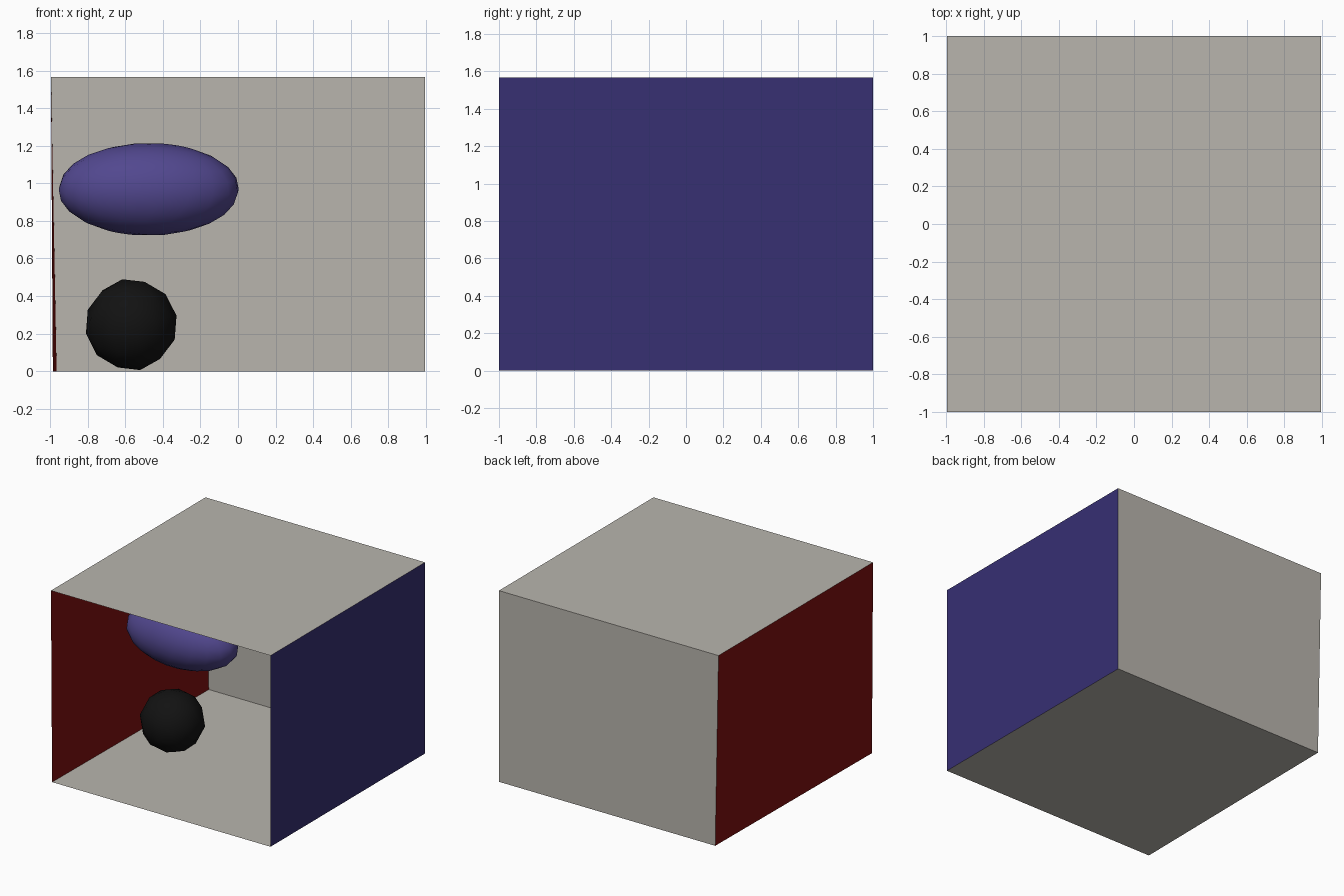
import bpy
from mathutils import Color, Matrix, Euler

if "Cube" in bpy.data.objects:
    bpy.data.objects.remove(bpy.data.objects["Cube"])

H = 1.566   # room height
R = 0.995   # right wall and upper left edge


def material(name, rgb):
    # colours are given as seen on screen, converted to linear
    m = bpy.data.materials.new(name)
    m.diffuse_color = (*Color(rgb).from_srgb_to_scene_linear(), 1)
    m.use_nodes = True
    m.node_tree.nodes["Principled BSDF"].inputs["Base Color"].default_value = m.diffuse_color
    return m


stone = material("warm_grey", (0.725, 0.71, 0.68))
red = material("red", (0.5, 0.065, 0.06))
blue = material("blue", (0.215, 0.185, 0.45))
violet = material("violet", (0.32, 0.28, 0.56))
black = material("black", (0.07, 0.07, 0.07))


def panel(name, corners, mat):
    mesh = bpy.data.meshes.new(name)
    mesh.from_pydata(corners, [], [(0, 1, 2, 3)])
    mesh.materials.append(mat)
    bpy.context.collection.objects.link(bpy.data.objects.new(name, mesh))


def finish_ball(name, stretch, mat):
    ob = bpy.context.object
    ob.name = name
    # tilt the facets, then stretch along x
    ob.data.transform(Matrix.Diagonal((*stretch, 1)) @ Euler((0.3, 0.25, 0.2)).to_matrix().to_4x4())
    ob.data.materials.append(mat)
    bpy.ops.object.shade_smooth()


# Room corners: the left wall leans slightly outwards towards the top
fl, bl = (-0.985, -1, 0), (-0.965, 1, 0)
fr, br = (R, -1, 0), (R, 1, 0)
tfl, tbl = (-R, -1, H), (-R, 1, H)
tfr, tbr = (R, -1, H), (R, 1, H)

# Five single-sheet walls, open at the front
panel("floor", [fl, fr, br, bl], stone)
panel("ceiling", [tfl, tbl, tbr, tfr], stone)
panel("back_wall", [bl, br, tbr, tbl], stone)
panel("left_wall", [fl, bl, tbl, tfl], red)
panel("right_wall", [fr, tfr, tbr, br], blue)

# Lamp panel just below the ceiling
z = H - 0.01
panel("ceiling_lamp", [(-0.23, -0.18, z), (-0.23, 0.19, z), (0.24, 0.19, z), (0.24, -0.18, z)], stone)

# Ball near the floor
bpy.ops.mesh.primitive_ico_sphere_add(subdivisions=2, radius=0.246, location=(-0.568, -0.037, 0.248))
finish_ball("lower_ball", (1, 1, 1), black)

# Stretched ball floating above it, slightly finer
bpy.ops.mesh.primitive_uv_sphere_add(segments=20, ring_count=12, radius=0.246, location=(-0.475, -0.04, 0.968))
finish_ball("floating_ellipsoid", (1.96, 1, 1), violet)
